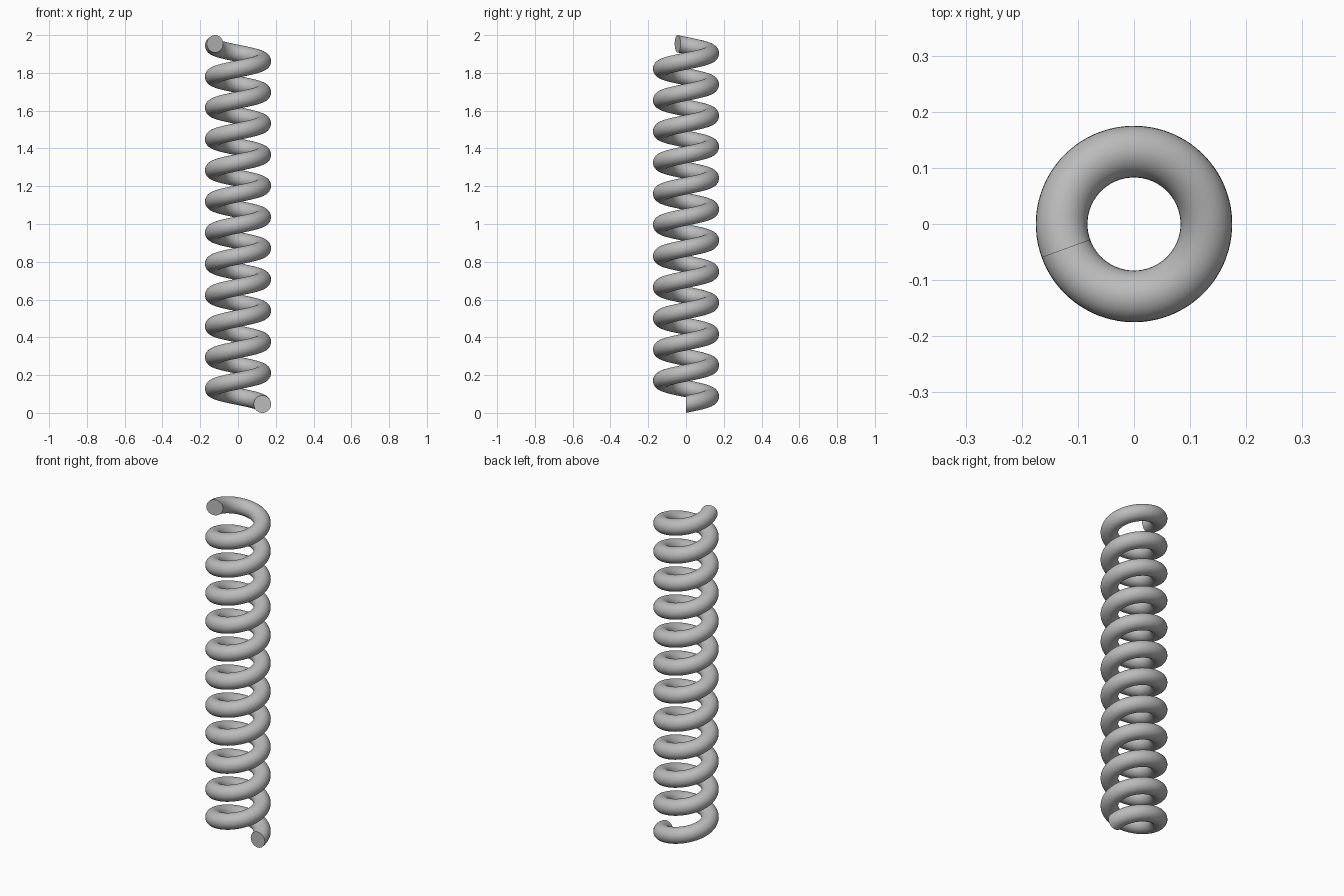
import bpy
import bmesh
from math import cos, sin, radians, tau

cube = bpy.data.objects.get("Cube")
if cube:
    bpy.data.objects.remove(cube, do_unlink=True)

COIL_RADIUS = 0.129     # axis to wire centre
WIRE_RADIUS = 0.046
SWEEP = radians(11 * 360 + 200)
HEIGHT = 2.0
SIDES = 32
STEPS = 620

# Steel material
steel = bpy.data.materials.new("grey_steel")
steel.use_nodes = True
colour = (0.5, 0.5, 0.5, 1)
steel.diffuse_color = colour
steel.node_tree.nodes["Principled BSDF"].inputs["Base Color"].default_value = colour

bm = bmesh.new()


def wire_ring(t):
    """Upright circular section of the wire at fraction t along the coil."""
    turn = SWEEP * t
    centre_z = WIRE_RADIUS + (HEIGHT - 2 * WIRE_RADIUS) * t
    ring = []
    for i in range(SIDES):
        a = tau * i / SIDES
        r = COIL_RADIUS + WIRE_RADIUS * cos(a)
        ring.append(bm.verts.new((r * cos(turn), r * sin(turn),
                                  centre_z + WIRE_RADIUS * sin(a))))
    return ring


# Coiled wire swept around the vertical axis
rings = [wire_ring(s / STEPS) for s in range(STEPS + 1)]
for low, high in zip(rings, rings[1:]):
    for i in range(SIDES):
        j = (i + 1) % SIDES
        bm.faces.new((low[i], low[j], high[j], high[i]))

# Flat cut ends
bm.faces.new(rings[0])
bm.faces.new(rings[-1])
bmesh.ops.recalc_face_normals(bm, faces=bm.faces)

mesh = bpy.data.meshes.new("coil_spring")
bm.to_mesh(mesh)
bm.free()
mesh.materials.append(steel)
spring = bpy.data.objects.new("coil_spring", mesh)
bpy.context.collection.objects.link(spring)

# Smooth wire with crisp end cuts
bpy.ops.object.select_all(action='DESELECT')
spring.select_set(True)
bpy.context.view_layer.objects.active = spring
bpy.ops.object.shade_smooth_by_angle(angle=radians(40))
